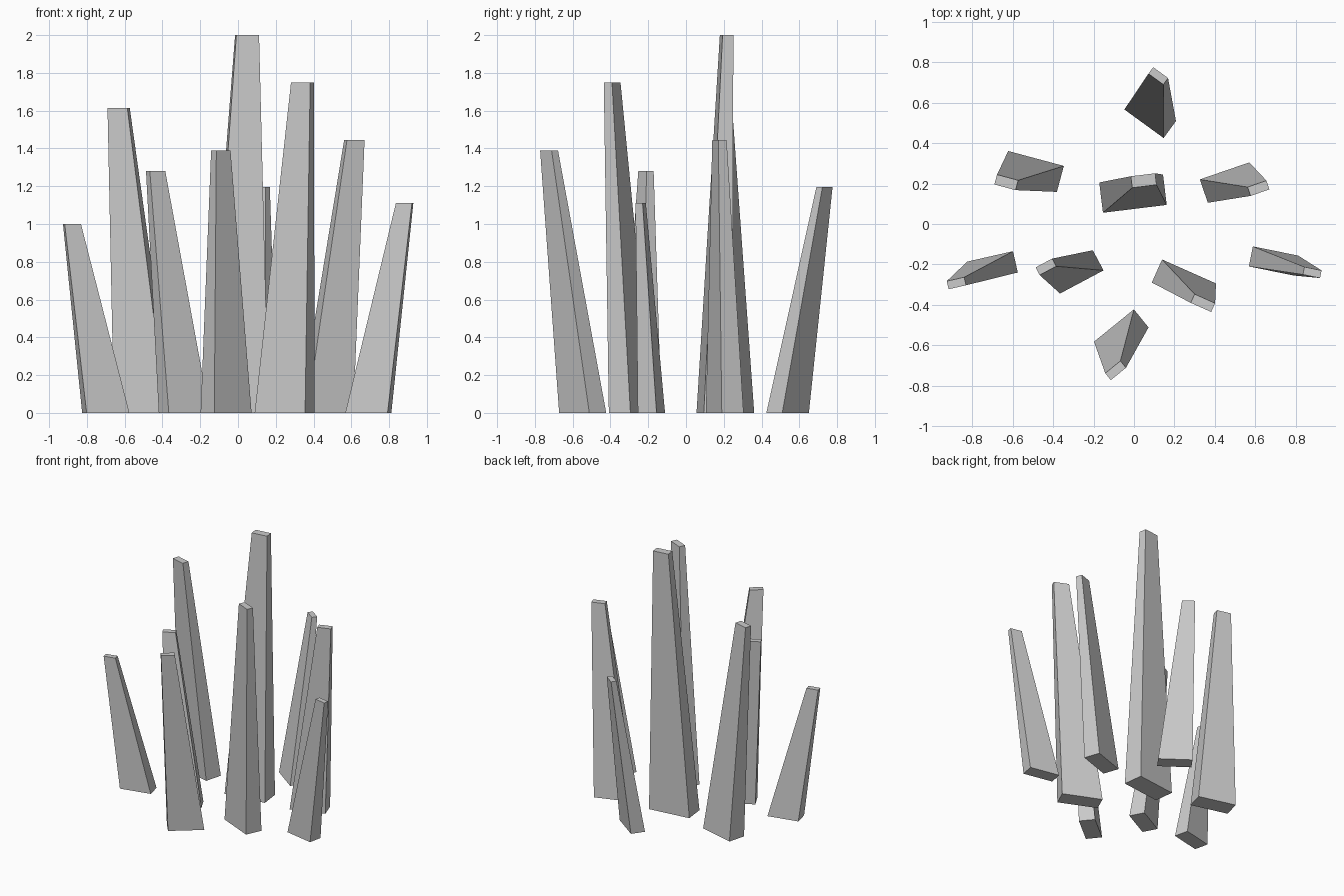
import bpy
import bmesh
from math import radians
from mathutils import Matrix, Vector

if "Cube" in bpy.data.objects:
    bpy.data.objects.remove(bpy.data.objects["Cube"])

TOP_SCALE = 0.38  # every spike narrows to the same fraction of its base


def spike(name, base, size, angle, height, top):
    """Tapered, leaning rectangular spike with its base on the floor."""
    bm = bmesh.new()
    bmesh.ops.create_cube(bm, size=1)
    turn = Matrix.Rotation(radians(angle), 3, 'Z')
    for v in bm.verts:
        is_top = v.co.z > 0
        scale = TOP_SCALE if is_top else 1
        centre = top if is_top else base
        corner = turn @ Vector((v.co.x * size[0] * scale, v.co.y * size[1] * scale, 0))
        v.co = corner + Vector((*centre, height if is_top else 0))
    bmesh.ops.recalc_face_normals(bm, faces=bm.faces)
    mesh = bpy.data.meshes.new(name)
    bm.to_mesh(mesh)
    bm.free()
    obj = bpy.data.objects.new(name, mesh)
    bpy.context.collection.objects.link(obj)


# name, base centre, base size, turn in degrees, height, top centre
SPIKES = [
    ("centre_spike", (-0.005, 0.15), (0.318, 0.151), 7, 2.0, (0.048, 0.215)),
    ("back_spike", (0.08, 0.538), (0.24, 0.104), -36, 1.195, (0.12, 0.733)),
    ("back_right_spike", (0.468, 0.205), (0.259, 0.122), 19, 1.445, (0.616, 0.177)),
    ("back_left_spike", (-0.502, 0.26), (0.285, 0.133), -15, 1.615, (-0.632, 0.206)),
    ("left_spike", (-0.70, -0.213), (0.232, 0.108), 12.8, 1.0, (-0.879, -0.293)),
    ("front_left_spike", (-0.285, -0.237), (0.244, 0.113), 28, 1.28, (-0.436, -0.212)),
    ("front_right_spike", (0.247, -0.292), (0.292, 0.125), -24, 1.75, (0.341, -0.391)),
    ("front_spike", (-0.063, -0.547), (0.254, 0.115), 39, 1.39, (-0.091, -0.725)),
    ("right_spike", (0.69, -0.183), (0.228, 0.101), -11.4, 1.11, (0.882, -0.24)),
]

for args in SPIKES:
    spike(*args)
